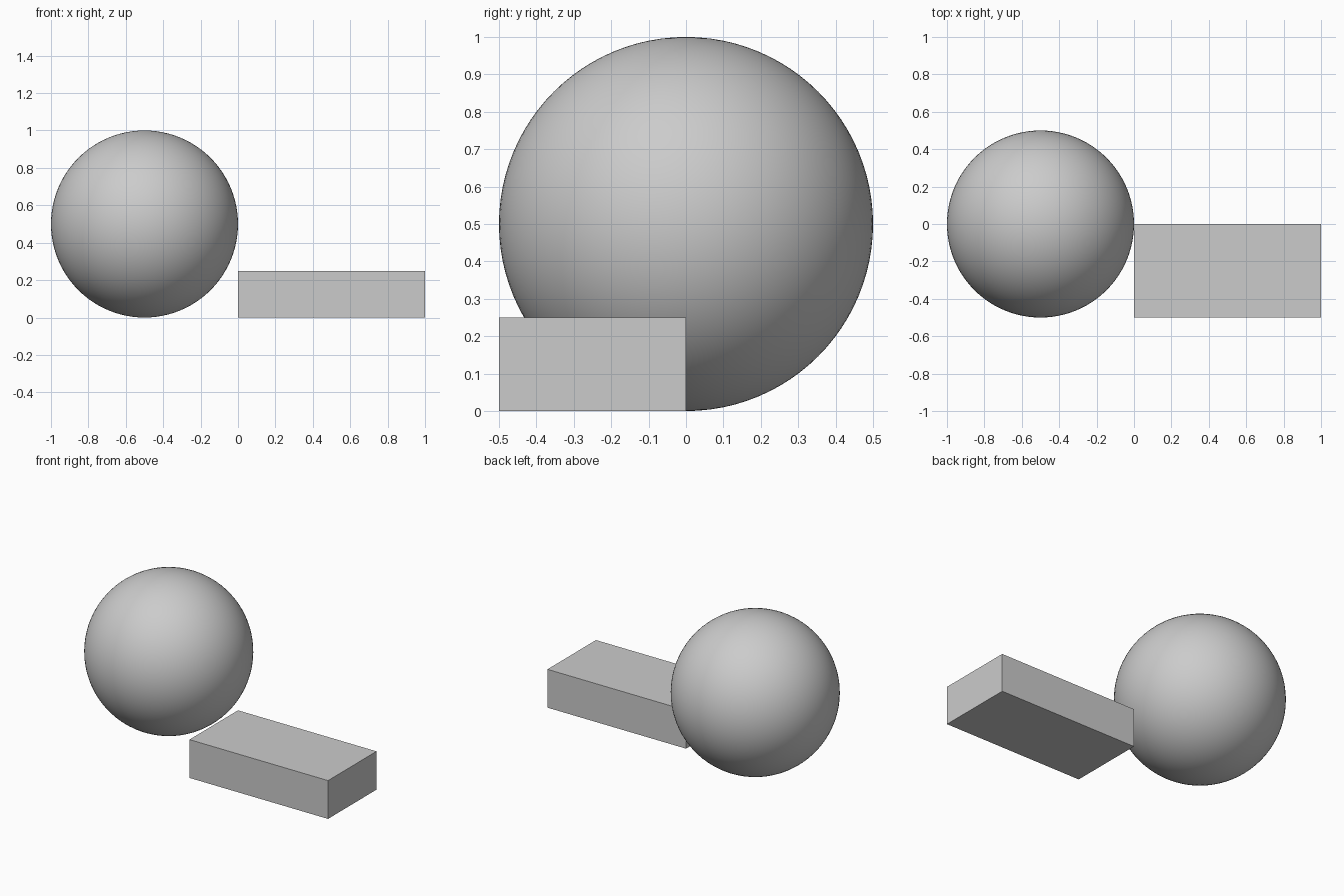
import bpy

if "Cube" in bpy.data.objects:
    bpy.data.objects.remove(bpy.data.objects["Cube"])

# Single grey finish
grey = bpy.data.materials.new("light_grey")
grey.diffuse_color = (0.6, 0.6, 0.6, 1.0)
grey.use_nodes = True
grey.node_tree.nodes["Principled BSDF"].inputs["Base Color"].default_value = grey.diffuse_color


def finish(name):
    obj = bpy.context.object
    obj.name = name
    obj.data.materials.append(grey)
    return obj


# Smooth ball resting on the ground
bpy.ops.mesh.primitive_uv_sphere_add(segments=96, ring_count=48, radius=0.5,
                                     location=(-0.5, 0, 0.5))
finish("ball")
bpy.ops.object.shade_smooth()

# Flat rectangular block beside the ball
bpy.ops.mesh.primitive_cube_add(size=1, location=(0.5, -0.25, 0.125))
block = finish("block")
block.scale = (1.0, 0.5, 0.25)
bpy.ops.object.transform_apply(location=False, rotation=False, scale=True)
